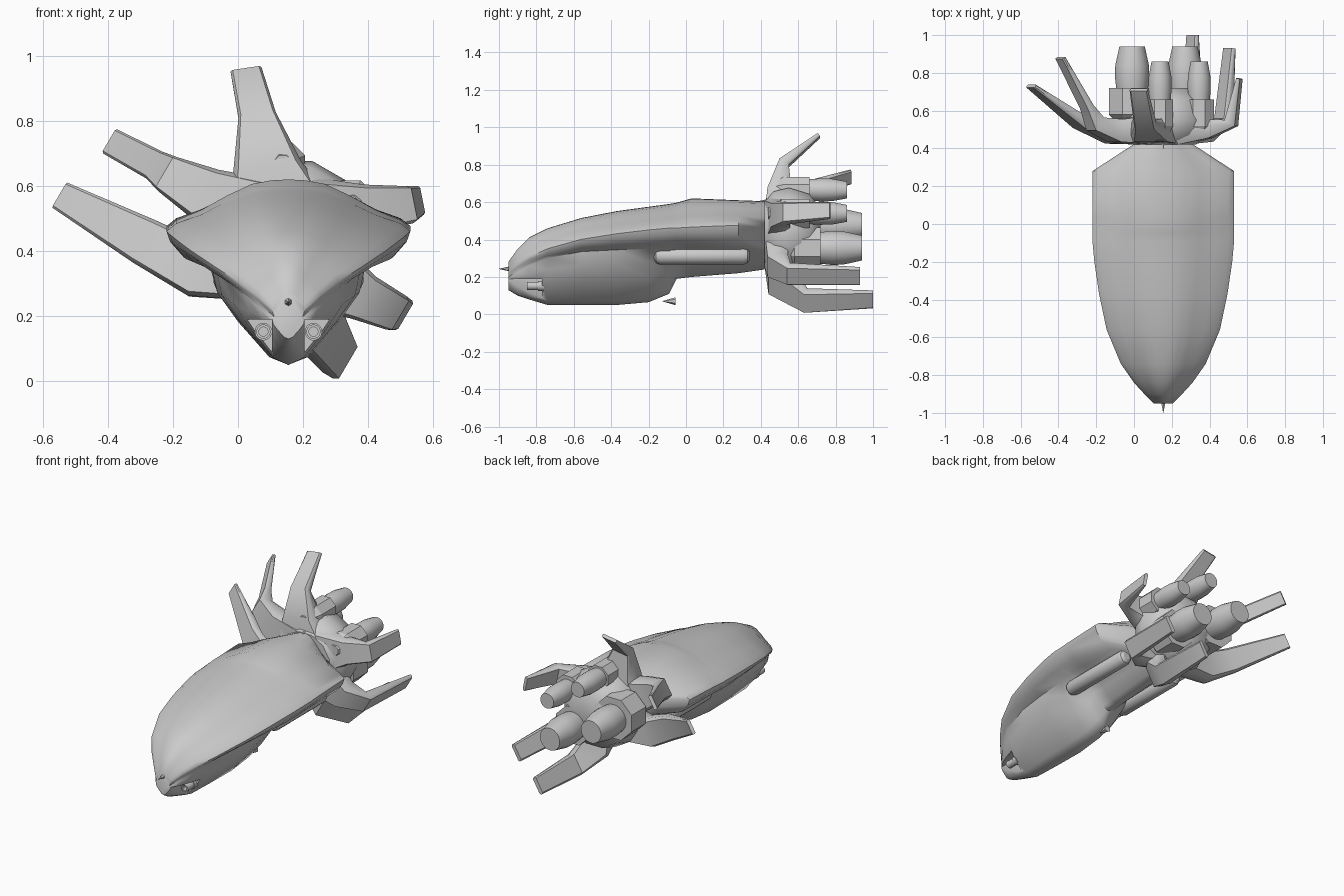
import bpy, bmesh, math
from mathutils import Vector

if "Cube" in bpy.data.objects:
    bpy.data.objects.remove(bpy.data.objects["Cube"])

CX = 0.155  # hull centreline

grey = bpy.data.materials.new("hull_grey")
grey.use_nodes = True
grey.diffuse_color = (0.6, 0.6, 0.6, 1)
grey.node_tree.nodes["Principled BSDF"].inputs["Base Color"].default_value = (0.6, 0.6, 0.6, 1)


def finish(ob, angle=30):
    bpy.ops.object.select_all(action='DESELECT')
    ob.select_set(True)
    bpy.context.view_layer.objects.active = ob
    bpy.ops.object.shade_smooth_by_angle(angle=math.radians(angle))


def loft(name, rings, angle=30, smooth=True):
    """Skin a list of equal-length closed rings and cap both ends."""
    bm = bmesh.new()
    loops = [[bm.verts.new(p) for p in ring] for ring in rings]
    n = len(loops[0])
    for a, b in zip(loops, loops[1:]):
        for i in range(n):
            j = (i + 1) % n
            bm.faces.new((a[i], a[j], b[j], b[i]))
    bm.faces.new(loops[0])
    bm.faces.new(loops[-1])
    bmesh.ops.recalc_face_normals(bm, faces=bm.faces)
    me = bpy.data.meshes.new(name)
    bm.to_mesh(me)
    bm.free()
    me.materials.append(grey)
    ob = bpy.data.objects.new(name, me)
    bpy.context.collection.objects.link(ob)
    if smooth:
        finish(ob, angle)
    return ob


def turned(name, x, z, profile, sides=20, angle=30):
    """Lathe (y, radius) pairs about an axis parallel to y."""
    rings = []
    for y, r in profile:
        turn = [2 * math.pi * (i + .5) / sides for i in range(sides)]
        rings.append([(x + r * math.cos(a), y, z + r * math.sin(a)) for a in turn])
    return loft(name, rings, angle)


def hull_ring(y, w, top, edge, under, belly, low):
    """Flared upper shell over a narrower keel."""
    shoulder = edge + 0.1 * (top - edge)
    h, d = top - shoulder, under - low
    half = [(0, top), (0.14 * w, top - 0.02 * h), (0.3 * w, top - 0.1 * h),
            (0.5 * w, top - 0.35 * h), (0.72 * w, top - 0.68 * h), (0.92 * w, shoulder + 0.1 * h),
            (w, shoulder - 0.1 * h), (0.97 * w, edge - 0.3 * (edge - under)),
            (0.86 * w, under + 0.25 * (edge - under)), (max(belly, 0.66 * w), under),
            (0.93 * belly, under - 0.25 * d), (0.66 * belly, under - 0.55 * d),
            (0.25 * belly, under - 0.92 * d), (0, low)]
    pts = half + [(-x, z) for x, z in half[-2:0:-1]]
    return [(CX + x, y, z) for x, z in pts]


# Main hull: y, half width, top, rim, underside, keel half width, keel bottom
stations = [
    (-.95, .05, .28, .22, .19, .05, .13), (-.90, .10, .35, .265, .225, .09, .10),
    (-.84, .155, .41, .305, .26, .13, .08), (-.74, .225, .46, .35, .30, .18, .05),
    (-.56, .30, .515, .40, .335, .22, .05), (-.37, .34, .552, .43, .345, .235, .05),
    (-.20, .365, .575, .45, .35, .215, .065), (-.09, .375, .59, .46, .355, .175, .11),
    (-.05, .375, .597, .46, .36, .16, .19), (.03, .375, .62, .465, .36, .15, .20),
    (.28, .375, .61, .475, .36, .16, .22), (.42, .16, .605, .46, .34, .12, .24)]
hull = loft("hull", [hull_ring(*s) for s in stations], smooth=False)

# Gun recesses cut in both sides of the nose
for side in (-1, 1):
    rings = [[(CX + side * x, y, z) for x, z in ((.05, .06), (.3, .06), (.3, .19), (.05, .19))]
             for y in (-1.0, -.77)]
    cutter = loft("recess_cutter", rings, smooth=False)
    cutter.hide_render = True
    cut = hull.modifiers.new("gun_recess", 'BOOLEAN')
    cut.object = cutter
    cut.solver = 'EXACT'
bpy.context.view_layer.update()
baked = bpy.data.meshes.new_from_object(hull.evaluated_get(bpy.context.evaluated_depsgraph_get()))
for m in list(hull.modifiers):
    bpy.data.objects.remove(m.object)
hull.modifiers.clear()
hull.data = baked
finish(hull, 48)

# Nose guns and side pods
for side, tag in ((1, "left"), (-1, "right")):
    turned(tag + "_nose_gun", CX + side * .077, .152,
           [(-.76, .027), (-.79, .027), (-.79, .022), (-.85, .022), (-.85, .014), (-.82, .014)], 16)
    turned(tag + "_side_pod", CX + side * .185, .312,
           [(-.17, .022), (-.16, .038), (-.14, .046), (.31, .046), (.33, .038), (.34, .022)], 16)

# Small spikes on the nose, belly and crest
for name, y, z, length, r in (("nose_spike", -1.0, .243, .07, .016),
                              ("belly_spike", -.125, .07, .07, .021),
                              ("crest_spike", .39, .605, .04, .01)):
    turned(name, CX, z, [(y, .001), (y + length, r)], 6)

# Engine hub behind the hull
turned("engine_hub", .165, .44, [(.42, .17), (.47, .225), (.55, .245), (.66, .21), (.72, .13)], 12, 40)

# Engines: a flared collar growing out of the hub and a tapering nozzle
for name, x, z, r, start, end, flare in (("upper_main_engine", -.01, .475, .092, .72, .94, 1.45),
                                         ("lower_main_engine", .27, .355, .092, .72, .94, 1.3),
                                         ("upper_small_engine", .138, .665, .062, .66, .86, 1.2),
                                         ("lower_small_engine", .345, .54, .062, .66, .86, 1.35)):
    turned(name + "_collar", x, z, [(start - .22, .5 * r), (start - .14, flare * r), (start, flare * r)], 8, 25)
    turned(name, x, z, [(start - .05, .85 * r), (start, .93 * r), (start + .06, r),
                        (start + .12, .98 * r), (end, .74 * r)])


def fin(name, across, path):
    """Tapered strut bending into a thin blade; path holds x, y, z, half width, half thickness."""
    across = Vector(across).normalized()
    centres = [Vector(p[:3]) for p in path]
    rings = []
    for i, c in enumerate(centres):
        along = centres[min(i + 1, len(path) - 1)] - centres[max(i - 1, 0)]
        thick = along.cross(across).normalized() * path[i][4]
        wide = across * path[i][3]
        rings.append([c + wide * a + thick * b for a, b in
                      ((1, .5), (.85, 1), (-.85, 1), (-1, .5), (-1, -.5), (-.85, -1), (.85, -1), (1, -.5))])
    loft(name, rings, 40)


# Six swept fins around the hub
slant = (.5, 0, .85)
fin("top_fin", (1, 0, .15), [(.13, .50, .5, .18, .08), (.09, .50, .66, .105, .065),
                             (.06, .525, .81, .058, .03), (.025, .71, .955, .048, .01)])
fin("upper_right_fin", slant, [(.08, .50, .5, .13, .08), (-.1, .495, .575, .085, .06),
                               (-.205, .53, .63, .06, .042), (-.25, .62, .66, .048, .02),
                               (-.39, .88, .735, .043, .01)])
fin("lower_right_fin", slant, [(.1, .49, .35, .12, .07), (-.11, .485, .335, .085, .06),
                               (-.28, .535, .425, .074, .03), (-.545, .73, .57, .045, .01)])
fin("upper_left_fin", (-.2, 0, 1), [(.25, .50, .5, .13, .08), (.4, .505, .53, .075, .05),
                                    (.515, .535, .54, .058, .032), (.558, .77, .555, .045, .01)])
fin("lower_left_fin", slant, [(.22, .49, .35, .13, .07), (.38, .49, .26, .075, .055),
                              (.475, .55, .217, .06, .03), (.505, .93, .205, .052, .012)])
fin("bottom_fin", slant, [(.2, .49, .35, .13, .07), (.23, .50, .2, .1, .07),
                          (.31, .64, .074, .066, .035), (.31, 1.0, .08, .052, .012)])
